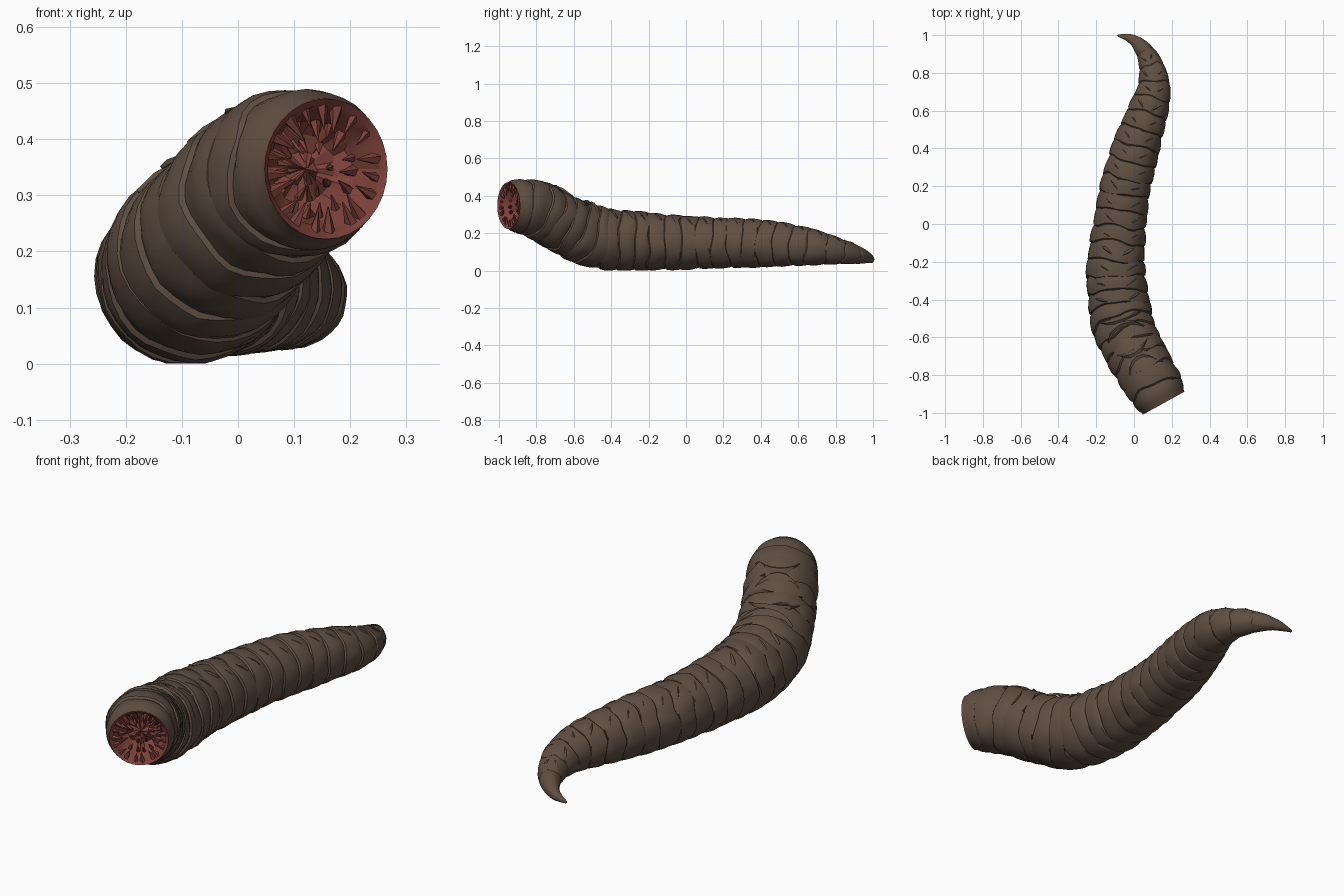
import bpy, bmesh, math, random
from mathutils import Vector, Matrix, noise

random.seed(4)
cube = bpy.data.objects.get("Cube")
if cube:
    bpy.data.objects.remove(cube)


def material(name, rgb, rough=0.8):
    m = bpy.data.materials.new(name)
    m.use_nodes = True
    m.diffuse_color = (*rgb, 1)
    bsdf = m.node_tree.nodes["Principled BSDF"]
    bsdf.inputs["Base Color"].default_value = (*rgb, 1)
    bsdf.inputs["Roughness"].default_value = rough
    return m


HIDE = material("brown hide", (0.115, 0.077, 0.054))
FLESH = material("red flesh", (0.205, 0.052, 0.042))

# Spine from mouth to tail tip: x, y, z, radius
SPINE = [
    (.155, -.945, .347, .127), (.13, -.90, .346, .145), (.09, -.83, .336, .154),
    (.05, -.76, .306, .157), (0, -.67, .256, .162), (-.045, -.57, .207, .166),
    (-.075, -.46, .172, .167), (-.09, -.33, .159, .162), (-.095, -.2, .154, .155),
    (-.075, 0, .147, .142), (-.045, .2, .146, .135), (.01, .4, .143, .127),
    (.075, .6, .131, .109), (.103, .7, .12, .093), (.1, .8, .105, .075),
    (.07, .89, .088, .055), (.02, .955, .073, .036), (-.03, .987, .06, .021),
    (-.088, .998, .05, .005)]


def catmull(p, steps=20):
    p = [Vector(q) for q in p]
    p = [p[0] * 2 - p[1]] + p + [p[-1] * 2 - p[-2]]
    out = []
    for a, b, c, d in zip(p, p[1:], p[2:], p[3:]):
        for i in range(steps):
            t = i / steps
            out.append(0.5 * (2 * b + (c - a) * t + (2 * a - 5 * b + 4 * c - d) * t * t
                              + (3 * b - a - 3 * c + d) * t ** 3))
    return out + [p[-2]]


DENSE = catmull(SPINE)
LENGTHS = [0.0]
for a, b in zip(DENSE, DENSE[1:]):
    LENGTHS.append(LENGTHS[-1] + (b.xyz - a.xyz).length)
TOTAL = LENGTHS[-1]


def frame(s):
    """Centre, radius, tangent, side and up at arc length s."""
    s = min(max(s, 0), TOTAL)
    i = next((k for k in range(len(LENGTHS) - 1) if LENGTHS[k + 1] >= s), len(LENGTHS) - 2)
    f = (s - LENGTHS[i]) / (LENGTHS[i + 1] - LENGTHS[i])
    q = DENSE[i].lerp(DENSE[i + 1], f)
    lo, hi = DENSE[max(i - 6, 0)], DENSE[min(i + 7, len(DENSE) - 1)]
    tan = (hi.xyz - lo.xyz).normalized()
    side = tan.cross(Vector((0, 0, 1))).normalized()
    return q.xyz, q.w, tan, side, side.cross(tan)


def skin(s, ang, scale=1.0):
    """Point on the hide; ang is measured from straight up."""
    c, r, tan, side, up = frame(s)
    p = c + (side * math.sin(ang) + up * math.cos(ang)) * r * scale
    p.z = max(p.z, 0.0)
    return p


def finish(bm, name, mats, angle=32):
    bmesh.ops.recalc_face_normals(bm, faces=bm.faces)
    me = bpy.data.meshes.new(name)
    bm.to_mesh(me)
    bm.free()
    ob = bpy.data.objects.new(name, me)
    bpy.context.collection.objects.link(ob)
    for m in mats:
        me.materials.append(m)
    bpy.ops.object.select_all(action='DESELECT')
    ob.select_set(True)
    bpy.context.view_layer.objects.active = ob
    bpy.ops.object.shade_smooth_by_angle(angle=math.radians(angle))
    return ob


SIDES = 32
ANGLES = [2 * math.pi * i / SIDES for i in range(SIDES)]
SEGMENTS = 25
# Each body segment: (fraction along it, radius factor)
PROFILE = [(0, .935), (.07, .99), (.35, 1.01), (.7, 1.0), (.93, .975)]

bm = bmesh.new()
rings = []


def add_ring(points):
    ring = [bm.verts.new(p) for p in points]
    if rings:
        prev = rings[-1]
        for i in range(SIDES):
            j = (i + 1) % SIDES
            f = bm.faces.new((prev[i], prev[j], ring[j], ring[i]))
            f.material_index = 1 if len(rings) <= MOUTH_RINGS else 0
    rings.append(ring)


# Mouth funnel, from throat out to the lip: (radius factor, depth)
MOUTH = [(.02, .075), (.25, .085), (.48, .08), (.68, .06), (.8, .025), (.9, .004), (.985, -.004)]
MOUTH_RINGS = len(MOUTH)
for k, (factor, depth) in enumerate(MOUTH):
    c, r, tan, side, up = frame(0)
    rough = 0 if k > 4 else .014
    add_ring([c + tan * (depth + rough * random.uniform(-1, 1))
              + (side * math.sin(a) + up * math.cos(a)) * r * factor for a in ANGLES])
bm.faces.new(rings[0]).material_index = 1

# Ringed hide with wavering grooves and a raised back
seg_starts = [TOTAL * (i / SEGMENTS) ** 1.03 for i in range(SEGMENTS + 1)]
for n in range(SEGMENTS):
    s0, s1 = seg_starts[n], seg_starts[n + 1]
    back = random.uniform(.85, 1.05)
    swell = random.uniform(.985, 1.015)
    for frac, factor in PROFILE:
        if n == 0 and frac == 0:
            factor = 1.0
        pts = []
        for a in ANGLES:
            s = s0 + (s1 - s0) * frac
            d = Vector((math.sin(a), math.cos(a), 0))
            if n > 0:
                fade = 1 - n / SEGMENTS
                s += (.012 + .028 * fade) * noise.noise(d * 1.3 + Vector((0, 0, s0 * 9)))
            lump = .035 * noise.noise(d * 2.4 + Vector((5, 0, s * 14)))
            off = abs(a if a < math.pi else a - 2 * math.pi)
            ridge = .025 if off < back and n > 5 else 0
            scale = factor * swell + (lump + ridge - .012 if n else lump * .4)
            pts.append(skin(s, a, scale))
        add_ring(pts)
add_ring([skin(TOTAL, a, .5) for a in ANGLES])
bm.faces.new(rings[-1])
finish(bm, "worm_body", [HIDE, FLESH], 26)

# Two rows of inward-pointing teeth
bm = bmesh.new()
c, r, tan, side, up = frame(0)
for count, radius, depth, size, lean in ((19, .86, .012, .042, .25), (15, .66, .052, .036, .0),
                                         (9, .4, .075, .028, -.6)):
    for i in range(count):
        a = 2 * math.pi * (i + random.uniform(-.25, .25)) / count
        out = side * math.sin(a) + up * math.cos(a)
        aim = (-out - tan * (.45 - lean) + up * random.uniform(-.2, .2)).normalized()
        length = size * random.uniform(.75, 1.2)
        base = c + out * r * radius + tan * depth
        rot = aim.to_track_quat('Z', 'Y').to_matrix().to_4x4()
        bmesh.ops.create_cone(bm, cap_ends=True, segments=5, radius1=length * .27, radius2=0.001,
                              depth=length,
                              matrix=Matrix.Translation(base + aim * length * .4) @ rot)
finish(bm, "teeth", [FLESH], 20)


def fold(bm, path, width):
    """Low wedge-shaped wrinkle following (s, angle) points on the hide."""
    last = len(path) - 1
    rows = []
    for i, (s, a) in enumerate(path):
        w = width * math.sin(math.pi * (i + .25) / (last + .5))
        r = max(frame(s)[1], .02)
        rows.append([bm.verts.new(skin(s - w, a, .98)),
                     bm.verts.new(skin(s, a, 1.015 + w * .55 / r)),
                     bm.verts.new(skin(s + w * 1.8, a, .98))])
    for p, q in zip(rows, rows[1:]):
        for k in range(3):
            m = (k + 1) % 3
            bm.faces.new((p[k], p[m], q[m], q[k]))
    bm.faces.new(rows[0])
    bm.faces.new(rows[-1])


# Curved folds on top of the neck and short slanted wrinkles down the back
bm = bmesh.new()
for s, spread, bow in ((.17, .55, .05), (.29, .6, -.05), (.38, .7, .05), (.5, .75, -.04)):
    fold(bm, [(s + bow * (1 - u * u), spread * u) for u in (-1, -.7, -.35, 0, .35, .7, 1)], .014)
for n in range(7, SEGMENTS - 2):
    mid = (seg_starts[n] + seg_starts[n + 1]) / 2
    for sign in (-1, 1):
        a0 = sign * random.uniform(.15, .4)
        slant = random.uniform(.02, .045)
        fold(bm, [(mid + slant * (u - .5), a0 + sign * .4 * u) for u in (0, .33, .66, 1)], .008)
finish(bm, "back_folds", [HIDE], 26)
